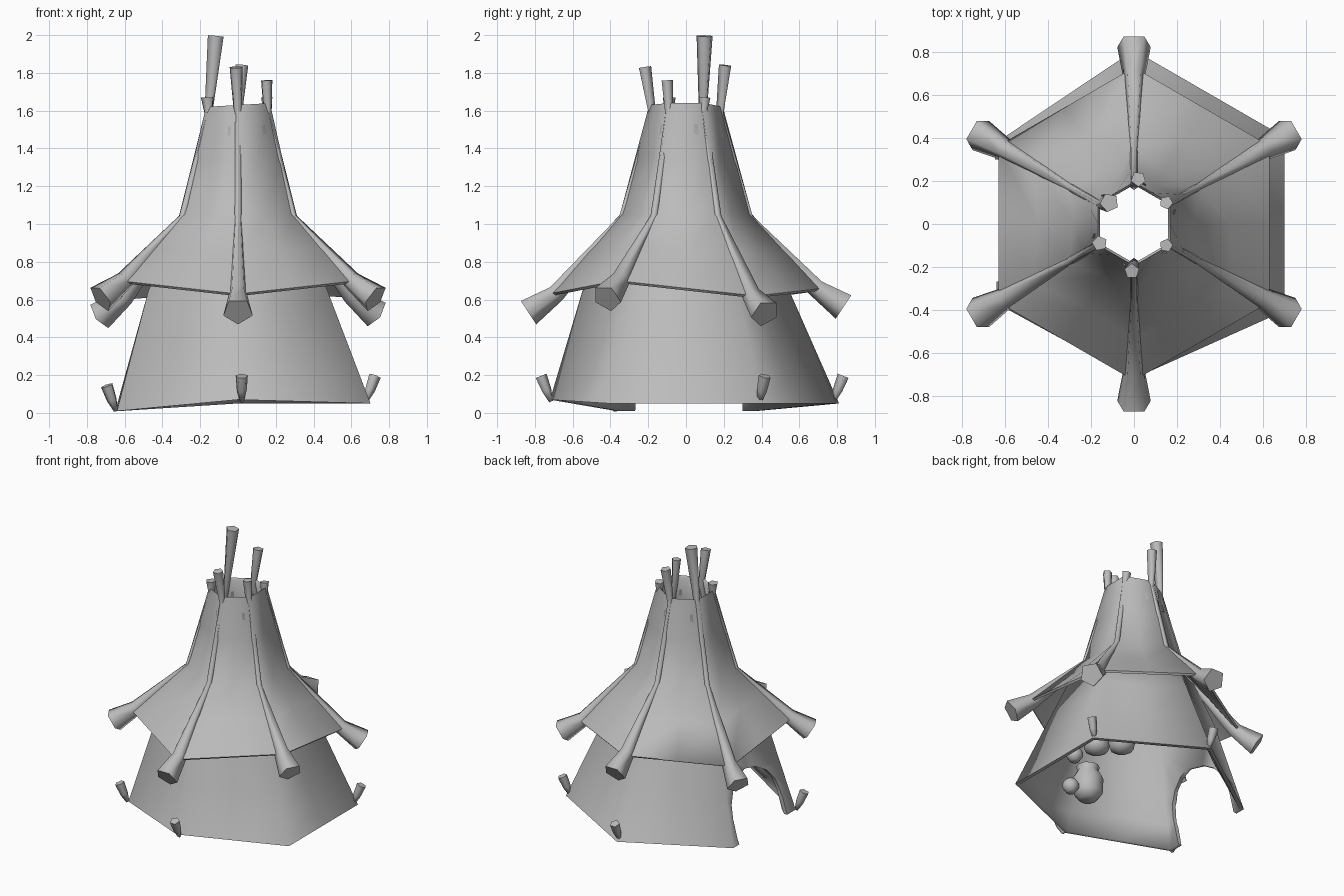
import bpy, bmesh, math
from mathutils import Vector

cube = bpy.data.objects.get("Cube")
if cube:
    bpy.data.objects.remove(cube, do_unlink=True)

GREY = (0.5, 0.5, 0.5, 1.0)
mat = bpy.data.materials.new("plain_grey")
mat.use_nodes = True
mat.diffuse_color = GREY
bsdf = next(n for n in mat.node_tree.nodes if n.type == 'BSDF_PRINCIPLED')
bsdf.inputs["Base Color"].default_value = GREY
bsdf.inputs["Roughness"].default_value = 0.9

ANGLES = [30, 90, 150, 210, 270, 330]
UP = Vector((0, 0, 1))


def radial(deg):
    a = math.radians(deg)
    return Vector((math.cos(a), math.sin(a), 0))


def select(ob):
    bpy.ops.object.select_all(action='DESELECT')
    ob.select_set(True)
    bpy.context.view_layer.objects.active = ob


def smooth(ob, angle):
    select(ob)
    bpy.ops.object.shade_smooth_by_angle(angle=math.radians(angle))


def loft(name, loops, closed=False, angle=80):
    """Skin a list of equal point loops; closed joins last to first, else ends are capped."""
    bm = bmesh.new()
    rows = [[bm.verts.new(p) for p in loop] for loop in loops]
    n = len(rows[0])
    pairs = list(zip(rows, rows[1:])) + ([(rows[-1], rows[0])] if closed else [])
    for low, high in pairs:
        for i in range(n):
            j = (i + 1) % n
            bm.faces.new((low[i], low[j], high[j], high[i]))
    if not closed:
        bm.faces.new(rows[0])
        bm.faces.new(rows[-1])
    bmesh.ops.recalc_face_normals(bm, faces=bm.faces)
    mesh = bpy.data.meshes.new(name)
    bm.to_mesh(mesh)
    bm.free()
    ob = bpy.data.objects.new(name, mesh)
    bpy.context.collection.objects.link(ob)
    mesh.materials.append(mat)
    smooth(ob, angle)
    return ob


def panel_ring(radii, heights, sag, dr=0.0, dz=0.0):
    """Six corners with a point between each pair, pulled inward by the sag of the hide."""
    corners = [radial(a) * (r - dr) + UP * (z - dz) for a, r, z in zip(ANGLES, radii, heights)]
    ring = []
    for i, a in enumerate(ANGLES):
        middle = (corners[i] + corners[(i + 1) % 6]) / 2
        ring += [corners[i], middle - radial(a + 30) * sag]
    return ring


def blend(low, high, t, sag):
    """Ring part of the way between two others, with its own sag."""
    mix = [[p + (q - p) * t for p, q in zip(low[k], high[k])] for k in (0, 1)]
    return mix[0], mix[1], sag


def shell(name, rings, dr, dz):
    """Closed six-sided skin with thickness."""
    outer = [panel_ring(*ring) for ring in rings]
    inner = [panel_ring(*ring, dr, dz) for ring in reversed(rings)]
    return loft(name, outer + inner, closed=True)


def tube(name, path, side, sides=5):
    """Rod along (point, radius) pairs, one corner facing down."""
    pts = [Vector(p) for p, r in path]
    loops = []
    for i, (p, r) in enumerate(path):
        d = (pts[min(i + 1, len(pts) - 1)] - pts[max(i - 1, 0)]).normalized()
        u = side.cross(d).normalized()
        s = d.cross(u)
        turns = [math.pi + math.tau * k / sides for k in range(sides)]
        loops.append([pts[i] + (u * math.cos(t) + s * math.sin(t)) * r for t in turns])
    return loft(name, loops)


def lathe(name, centre, profile, sides=10):
    c = Vector(centre)
    steps = [radial(360 * k / sides) for k in range(sides)]
    return loft(name, [[c + s * r + UP * z for s in steps] for r, z in profile], angle=60)


# Flared hide roof with an open smoke hole
eave_z = [0.62, 0.66, 0.61, 0.70, 0.63, 0.70]
eave = ([0.73] * 6, eave_z, 0.0)
waist = ([0.35] * 6, [1.05] * 6, 0.025)
crown = ([0.195] * 6, [1.64, 1.62, 1.62, 1.62, 1.63, 1.64], 0.0)
roof = shell("roof", [eave, blend(eave, waist, 0.5, 0.02), waist,
                      blend(waist, crown, 0.5, 0.035), crown], 0.012, 0.012)

# Leaning lower wall, slightly uneven at the ground, sagging between the corners
ground = ([0.81, 0.81, 0.75, 0.74, 0.72, 0.81], [0.05, 0.05, 0.01, 0.01, 0.07, 0.05], 0.0)
under_eave = ([0.55] * 6, [0.64] * 6, 0.045)
wall = shell("wall", [ground, blend(ground, under_eave, 0.25, 0.03),
                      blend(ground, under_eave, 0.55, 0.045), under_eave,
                      ([0.42] * 6, [0.93] * 6, 0.02)], 0.03, 0.0)

# Wide arched doorway cut through the wall on the right side
arch = [(-0.28, -0.2), (0.3, -0.2), (0.3, 0.18)]
arch += [(0.02 + 0.28 * math.cos(t), 0.18 + 0.24 * math.sin(t))
         for t in (math.pi * k / 8 for k in range(1, 8))]
arch.append((-0.26, 0.18))
cutter = loft("door_cutter", [[Vector((x, y, z)) for y, z in arch] for x in (-1.0, -0.3)])
cut = wall.modifiers.new("doorway", 'BOOLEAN')
cut.operation = 'DIFFERENCE'
cut.solver = 'EXACT'
cut.object = cutter
select(wall)
bpy.ops.object.modifier_apply(modifier=cut.name)
bpy.data.objects.remove(cutter, do_unlink=True)
smooth(wall, 80)

# Ridge poles: thick outer butt, thin waist, flared tip above the smoke hole
tips = {30: (0.15, 0.10, 1.67, 0.032), 90: (0.02, 0.21, 1.84, 0.036),
        150: (-0.115, 0.10, 1.995, 0.045), 210: (-0.16, -0.09, 1.67, 0.036),
        270: (-0.01, -0.22, 1.83, 0.036), 330: (0.15, -0.10, 1.76, 0.032)}
for a, ez in zip(ANGLES, eave_z):
    r = radial(a)
    x, y, z, size = tips[a]
    tube(f"ridge_pole_{a}", [(r * 0.838 + UP * (ez - 0.093), 0.082),
                             (r * 0.69 + UP * (ez + 0.005), 0.052),
                             (r * 0.337 + UP * 1.035, 0.022),
                             (r * 0.18 + UP * 1.58, 0.022),
                             (Vector((x, y, z)), size)], UP.cross(r))

# Ground pegs leaning outward
for a, d, z in ((30, 0.78, 0.06), (90, 0.78, 0.06), (210, 0.745, 0.01), (270, 0.715, 0.06)):
    r = radial(a)
    foot = r * d + UP * z + Vector((0.02, 0, 0)) * (a == 270)
    tube(f"ground_peg_{a}", [(foot, 0.012),
                             (foot + r * 0.025 + UP * 0.06, 0.028),
                             (foot + r * 0.055 + UP * 0.135, 0.034)], UP.cross(r))

# Vessels standing inside
jar = [(0.06, 0.0), (0.1, 0.05), (0.105, 0.16), (0.07, 0.22), (0.08, 0.25)]
bowl = [(0.03, 0.0), (0.08, 0.03), (0.09, 0.08), (0.06, 0.13)]
cup = [(0.03, 0.0), (0.055, 0.035), (0.055, 0.07), (0.03, 0.1)]
lathe("tall_jar", (0.17, -0.28, 0.07), jar)
lathe("small_cup", (0.32, -0.28, 0.07), cup)
lathe("back_bowl", (0.41, 0.36, 0.06), bowl)
lathe("side_bowl", (0.53, 0.24, 0.06), bowl)
lathe("side_cup", (0.58, 0.07, 0.06), cup)
